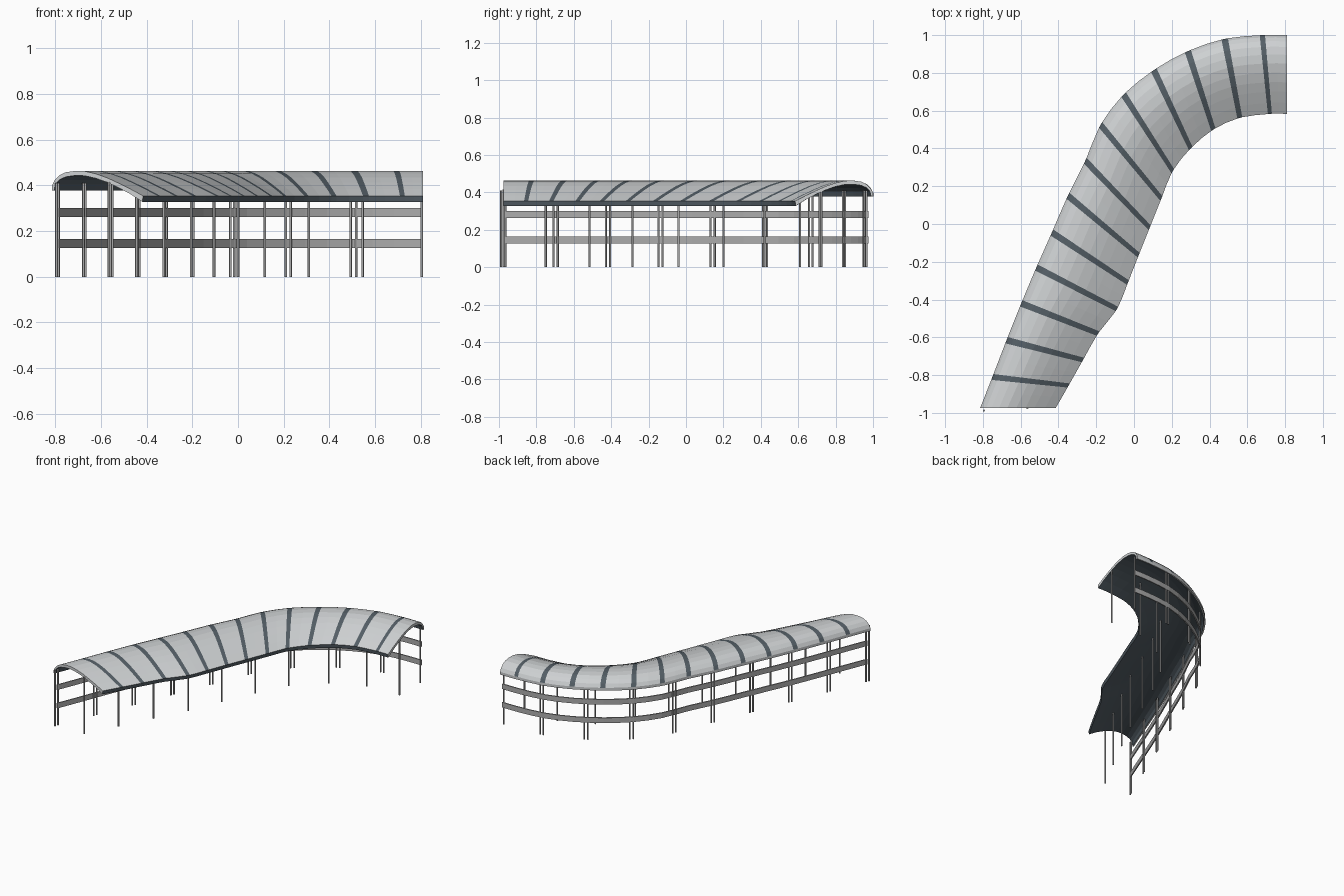
import bpy, bmesh, math
from mathutils import Vector

if "Cube" in bpy.data.objects:
    bpy.data.objects.remove(bpy.data.objects["Cube"])


def material(name, rgb):
    m = bpy.data.materials.new(name)
    m.diffuse_color = (*rgb, 1)
    m.use_nodes = True
    m.node_tree.nodes["Principled BSDF"].inputs["Base Color"].default_value = m.diffuse_color
    return m


PANEL = material("pale roof panel", (0.62, 0.64, 0.65))
DARK = material("dark slate", (0.09, 0.115, 0.135))
STEEL = material("grey steel", (0.42, 0.42, 0.42))

# Roof edges in plan: one entry per rib, plus the two ends
OUTER = [(-.815, -.975), (-.75, -.81), (-.675, -.615), (-.597, -.42), (-.517, -.23),
         (-.435, -.045), (-.35, .15), (-.258, .335), (-.177, .525), (-.055, .685),
         (.105, .815), (.285, .915), (.48, .98), (.68, 1.0), (.81, 1.0)]
INNER = [(-.415, -.975), (-.346, -.855), (-.27, -.72), (-.19, -.58), (-.09, -.45),
         (-.032, -.31), (.025, -.165), (.083, -.02), (.145, .135), (.205, .28),
         (.30, .40), (.42, .50), (.56, .562), (.72, .583), (.81, .583)]
# Roof cross-section: fraction from outer to inner edge, height
TOP = [(0, .378), (0, .398), (.03, .422), (.08, .443), (.15, .457), (.25, .463), (.36, .462),
       (.48, .451), (.60, .434), (.72, .412), (.86, .384), (1, .354)]
UNDER = [(.99, .328), (.86, .362), (.72, .392), (.60, .414), (.48, .431), (.36, .442),
         (.25, .443), (.15, .437), (.08, .424), (.04, .405), (.025, .378)]
N = len(OUTER) - 1


def along(pts, s):
    """Smooth curve through pts at station s."""
    i = min(int(s), N - 1)
    f = s - i
    b, c = Vector(pts[i]), Vector(pts[i + 1])
    a = Vector(pts[i - 1]) if i else 2 * b - c
    d = Vector(pts[i + 2]) if i + 2 <= N else 2 * c - b
    return (b * 2 + (c - a) * f + (a * 2 - b * 5 + c * 4 - d) * f * f
            + (b * 3 - a - c * 3 + d) * f ** 3) / 2


def plan(s, t):
    return along(OUTER, s).lerp(along(INNER, s), t)


def sweep(name, stations, section, mats, pick):
    """Sweep a closed (fraction, height) section through the stations."""
    bm = bmesh.new()
    rings = [[bm.verts.new((*plan(s, t), z)) for t, z in section] for s in stations]
    n = len(section)
    for k in range(len(rings) - 1):
        for j in range(n):
            q = (j + 1) % n
            f = bm.faces.new((rings[k][j], rings[k + 1][j], rings[k + 1][q], rings[k][q]))
            f.material_index = pick(k, j)
    return bm, rings


def finish(name, bm, mats):
    bmesh.ops.recalc_face_normals(bm, faces=bm.faces)
    me = bpy.data.meshes.new(name)
    bm.to_mesh(me)
    bm.free()
    for m in mats:
        me.materials.append(m)
    ob = bpy.data.objects.new(name, me)
    bpy.context.collection.objects.link(ob)
    return ob


# Curved roof with painted ribs, dark inner fascia and dark underside
HALF = 0.085
stations, rib_start = [0, .5], set()
for i in range(1, N):
    rib_start.add(len(stations))
    stations += [i - HALF, i + HALF, i + .5]
stations.append(N)
section = TOP + UNDER
nt = len(TOP)


def roof_colour(k, j):
    if j >= nt - 1 and j < len(section) - 1:
        return 1
    return 1 if k in rib_start and 0 < j < nt - 1 else 0


bm, rings = sweep("roof", stations, section, None, roof_colour)
n = len(section)
for ring in (rings[0], rings[-1]):          # end rims
    for j in range(nt - 1):
        a, b = n - 1 - j, max(n - 2 - j, nt)
        quad = [ring[j], ring[j + 1], ring[b], ring[a]] if a > nt else [ring[j], ring[j + 1], ring[nt]]
        bm.faces.new(quad)
finish("roof", bm, [PANEL, DARK])

# Two guard rails following the outer edge
rail_stations = [i / 2 for i in range(2 * N + 1)]
for name, z0, z1 in (("lower_rail", .127, .165), ("upper_rail", .262, .30)):
    sec = [(.06, z0), (.06, z1), (.08, z1), (.08, z0)]
    bm, rings = sweep(name, rail_stations, sec, None, lambda k, j: 0)
    for ring in (rings[0], rings[-1]):
        bm.faces.new(ring)
    finish(name, bm, [STEEL])


def post(name, x, y, top, radius=.0055):
    bpy.ops.mesh.primitive_cylinder_add(vertices=8, radius=radius, depth=top,
                                        location=(x, y, top / 2))
    ob = bpy.context.object
    ob.name = name
    ob.data.materials.append(STEEL)
    bpy.ops.object.shade_smooth_by_angle(angle=math.radians(50))


# Paired outer posts, spaced along the rail
outer_posts = [(-.79 + .118 * i, -.977 + .28 * i) for i in range(6)]
outer_posts += [(-.025, .667), (.22, .845), (.505, .952)]
fine = [plan(N * i / 400, .07) for i in range(401)]
for p in outer_posts:
    i = min(range(1, 400), key=lambda k: (fine[k] - Vector(p)).length)
    step = (fine[i + 1] - fine[i - 1]).normalized() * .012
    for side in (-1, 1):
        q = Vector(p) + step * side
        post("outer_post", q.x, q.y, .41)
post("outer_post", .804, .965, .41)

# Single inner posts under the middle of the roof
for x, y in [(-.565, -.975), (-.445, -.75), (-.325, -.515), (-.205, -.285), (-.105, -.04),
             (0, .20), (.118, .42), (.31, .61), (.545, .715), (.804, .725)]:
    post("inner_post", x, y, .415)
